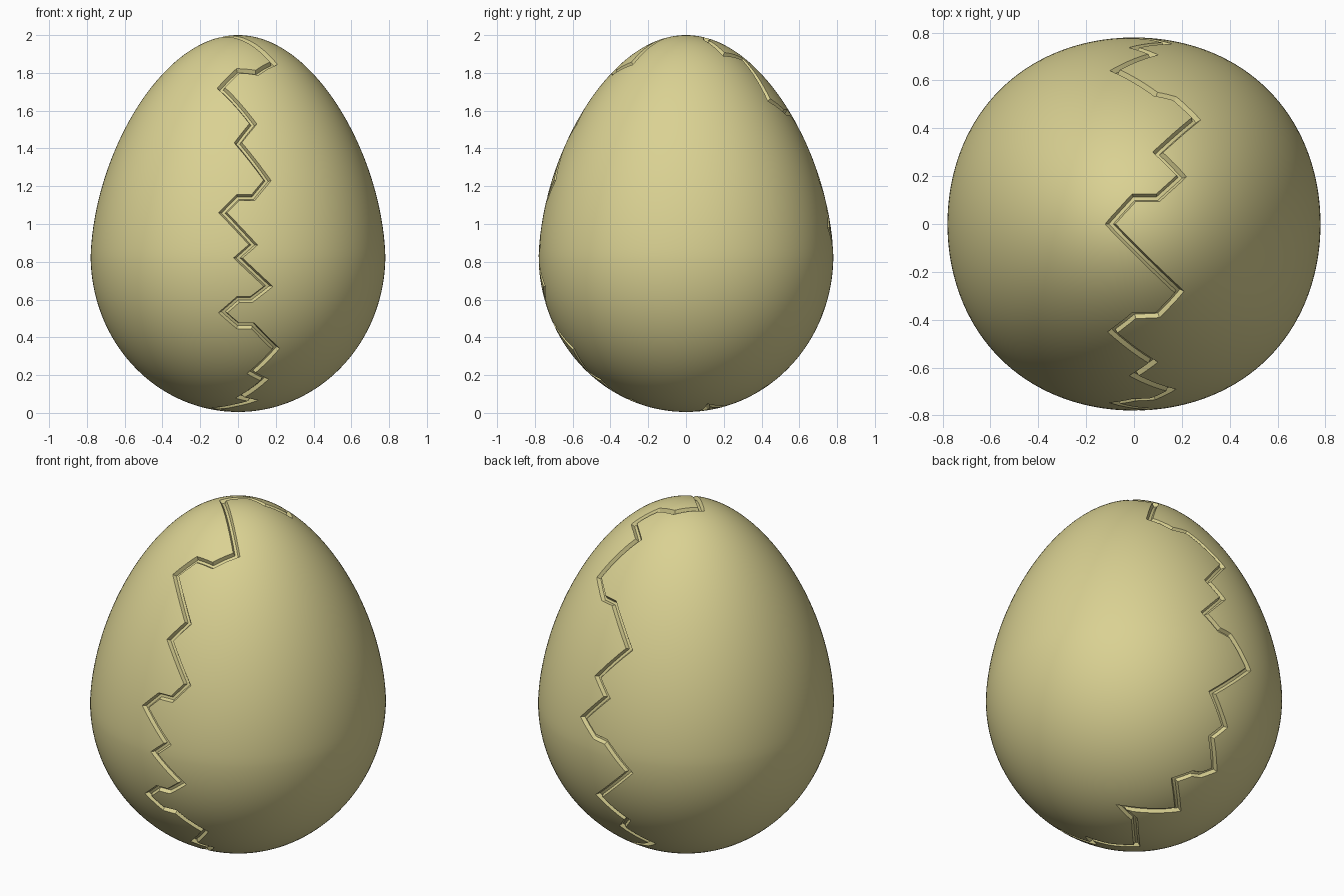
import bpy, bmesh
from math import sin, cos, asin, atan2, pi, sqrt, hypot
from mathutils import Vector

if "Cube" in bpy.data.objects:
    bpy.data.objects.remove(bpy.data.objects["Cube"])

C = Vector((0, 0, 0.83))          # widest level of the egg
R, UP, DOWN = 0.78, 1.17, 0.825


def ring(t, a):
    """Egg surface at latitude t and longitude a, slightly squared in plan."""
    s = sin(t)
    r = R * cos(t) * (1 - 0.125 * max(s, 0) ** 1.3)
    r *= 1 + 0.017 * cos(t) ** 2 * (1 - cos(4 * a)) / 2
    return Vector((r * cos(a), r * sin(a), C.z + (UP if s > 0 else DOWN) * s))


def project(p):
    """Push a point along its ray from the centre on to the egg."""
    d = p - C
    a = atan2(d.y, d.x)
    slope = atan2(d.z, hypot(d.x, d.y))
    lo, hi = -pi / 2, pi / 2
    for _ in range(40):
        m = (lo + hi) / 2
        q = ring(m, a) - C
        if atan2(q.z, hypot(q.x, q.y)) < slope:
            lo = m
        else:
            hi = m
    return ring(lo, a)


def side(x, z, sign):
    """Crack point seen from front or back."""
    h = (z - C.z) / (UP if z > C.z else DOWN)
    q = ring(asin(h), sign * pi / 2)
    return Vector((x, sign * sqrt(max(q.y ** 2 - x * x, 0)), z))


def cap(x, y, sign):
    """Crack point seen from above or below."""
    lo, hi = 0, pi / 2
    for _ in range(40):
        m = (lo + hi) / 2
        q = ring(sign * m, atan2(y, x))
        if hypot(q.x, q.y) > hypot(x, y):
            lo = m
        else:
            hi = m
    return ring(sign * lo, atan2(y, x))


def mesh_object(name, bm):
    bmesh.ops.recalc_face_normals(bm, faces=bm.faces)
    me = bpy.data.meshes.new(name)
    bm.to_mesh(me)
    bm.free()
    ob = bpy.data.objects.new(name, me)
    bpy.context.collection.objects.link(ob)
    return ob


# Egg body
bm = bmesh.new()
N, M = 144, 96
rows = [[bm.verts.new(ring(-pi / 2 + pi * j / M, 2 * pi * i / N)) for i in range(N)]
        for j in range(1, M)]
for lower, upper in zip(rows, rows[1:]):
    for i in range(N):
        k = (i + 1) % N
        bm.faces.new((lower[i], lower[k], upper[k], upper[i]))
for row, t in ((rows[0], -pi / 2), (rows[-1], pi / 2)):
    pole = bm.verts.new(ring(t, 0))
    for i in range(N):
        bm.faces.new((row[i], row[(i + 1) % N], pole))
egg = mesh_object("egg_shell", bm)

# Crack route: down the front, under, up the back, over the top
front = [(.19, 1.85), (.1, 1.80), (0, 1.81), (-.09, 1.72), (.08, 1.53), (0, 1.43),
         (.155, 1.23), (.08, 1.14), (0, 1.14), (-.08, 1.06), (.08, .89), (0, .82),
         (.16, .67), (.07, .6), (0, .6), (-.08, .53), (0, .46), (.08, .46),
         (.2, .34), (.07, .21), (.14, .175), (.01, .08)]
under = [(.08, -.28), (-.02, -.22), (-.12, -.12), (.08, .1), (.19, .12), (-.08, .27)]
back = [(.06, .13), (-.014, .17), (-.07, .18), (-.135, .22), (-.02, .33), (-.08, .4),
        (.06, .53), (-.16, .74), (-.02, .89), (.055, .9), (.14, .98), (0, 1.13),
        (.08, 1.22), (-.08, 1.4), (.09, 1.59), (.17, 1.59)]
over = [(.26, .44), (.1, .3), (.2, .2), (.1, .11), (0, .11), (-.1, 0)]
corners = ([side(x, z, -1) for x, z in front] + [cap(x, y, -1) for x, y in under]
           + [side(x, z, 1) for x, z in back] + [cap(x, y, 1) for x, y in over])
path = []
for a, b in zip(corners, corners[1:] + corners[:1]):
    n = max(1, round((b - a).length / 0.06))
    path += [project(a.lerp(b, i / n)) for i in range(n)]

# Groove cutter: tapered channel swept along the crack with mitred corners
bm = bmesh.new()
sections = []
for i, p in enumerate(path):
    t1 = (p - path[i - 1]).normalized()
    t2 = (path[(i + 1) % len(path)] - p).normalized()
    g = p - C
    nrm = Vector((g.x / R ** 2, g.y / R ** 2,
                  g.z / (UP if g.z > 0 else DOWN) ** 2)).normalized()
    s = (t1 + t2).normalized().cross(nrm).normalized()
    s *= 1 / max(0.5, (t1 + t2).length / 2)
    sections.append([bm.verts.new(p + s * w + nrm * h) for w, h in
                     ((-.022, .012), (.022, .012), (.007, -.02), (-.007, -.02))])
for i, a in enumerate(sections):
    b = sections[(i + 1) % len(sections)]
    for j in range(4):
        k = (j + 1) % 4
        bm.faces.new((a[j], a[k], b[k], b[j]))
cutter = mesh_object("crack_cutter", bm)
cutter.hide_render = True

mod = egg.modifiers.new("crack", 'BOOLEAN')
mod.operation = 'DIFFERENCE'
mod.solver = 'EXACT'
mod.object = cutter
bpy.context.view_layer.objects.active = egg
egg.select_set(True)
bpy.ops.object.modifier_apply(modifier="crack")
bpy.data.objects.remove(cutter)
bpy.ops.object.shade_smooth_by_angle(angle=0.45)

mat = bpy.data.materials.new("shell")
mat.diffuse_color = (0.70, 0.64, 0.29, 1)
mat.use_nodes = True
mat.node_tree.nodes["Principled BSDF"].inputs["Base Color"].default_value = mat.diffuse_color
egg.data.materials.append(mat)
